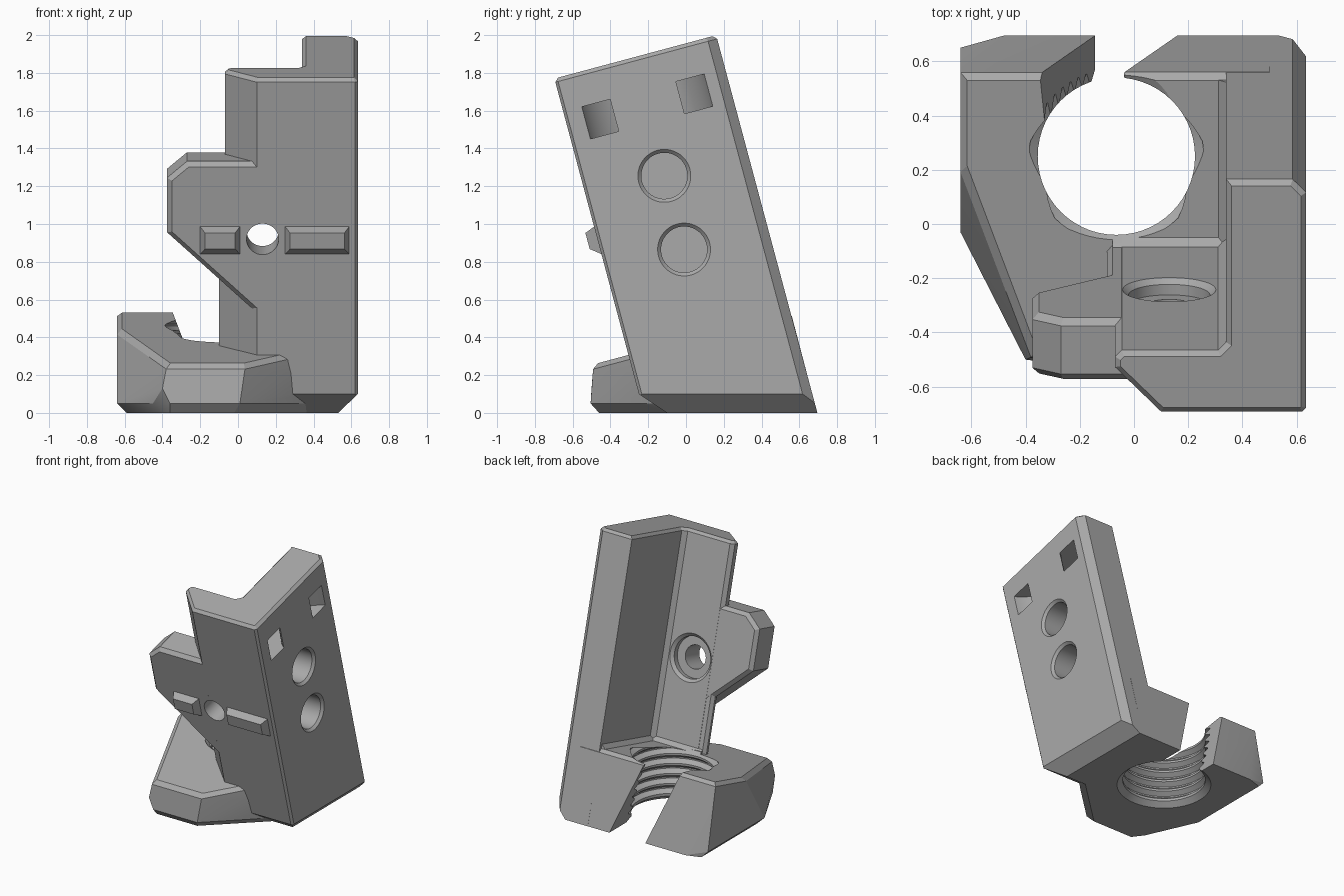
import bpy, bmesh
from math import sin, cos, pi, radians
from mathutils import Matrix

if "Cube" in bpy.data.objects:
    bpy.data.objects.remove(bpy.data.objects["Cube"])

LEAN = radians(15)
TILT = Matrix.Rotation(LEAN, 4, 'X')
FLAT = Matrix.Identity(4)

grey = bpy.data.materials.new("plain_grey")
grey.use_nodes = True
COLOUR = (0.4, 0.4, 0.4, 1)
grey.diffuse_color = COLOUR
grey.node_tree.nodes["Principled BSDF"].inputs["Base Color"].default_value = COLOUR


def finish(name, bm, frame):
    bm.transform(frame)
    bmesh.ops.recalc_face_normals(bm, faces=bm.faces)
    mesh = bpy.data.meshes.new(name)
    bm.to_mesh(mesh)
    bm.free()
    ob = bpy.data.objects.new(name, mesh)
    mesh.materials.append(grey)
    bpy.context.collection.objects.link(ob)
    return ob


def place(axis, a, b, level):
    return {'X': (level, a, b), 'Y': (a, level, b), 'Z': (a, b, level)}[axis]


def loft(name, axis, rings, frame=TILT, bevel=0, caps=(0, -1)):
    """Stack of matching outlines [(level, outline)], with optional chamfered caps."""
    bm = bmesh.new()
    loops = [[bm.verts.new(place(axis, a, b, lv)) for a, b in pts] for lv, pts in rings]
    for low, high in zip(loops, loops[1:]):
        for i in range(len(low)):
            j = (i + 1) % len(low)
            bm.faces.new((low[i], low[j], high[j], high[i]))
    ends = {0: bm.faces.new(loops[0]), -1: bm.faces.new(loops[-1])}
    bmesh.ops.recalc_face_normals(bm, faces=bm.faces)
    if bevel:
        edges = list({e for c in caps for e in ends[c].edges})
        bmesh.ops.bevel(bm, geom=edges, offset=bevel, segments=1, affect='EDGES')
    return finish(name, bm, frame)


def prism(name, axis, pts, lo, hi, **kw):
    return loft(name, axis, [(lo, pts), (hi, pts)], **kw)


def lathe(name, axis, centre, profile, frame=TILT, n=56):
    def ring(r):
        return [(centre[0] + r * cos(2 * pi * i / n), centre[1] + r * sin(2 * pi * i / n)) for i in range(n)]
    return loft(name, axis, [(lv, ring(r)) for lv, r in profile], frame)


def hull(name, pts, frame=FLAT, bevel=0, pick=None):
    bm = bmesh.new()
    for p in pts:
        bm.verts.new(p)
    res = bmesh.ops.convex_hull(bm, input=bm.verts)
    loose = [v for v in res["geom_interior"] if isinstance(v, bmesh.types.BMVert)]
    bmesh.ops.delete(bm, geom=loose, context='VERTS')
    bmesh.ops.dissolve_limit(bm, angle_limit=radians(2), verts=bm.verts, edges=bm.edges)
    if bevel:
        edges = [e for e in bm.edges if all(pick(v.co) for v in e.verts)]
        bmesh.ops.bevel(bm, geom=edges, offset=bevel, segments=1, affect='EDGES')
    return finish(name, bm, frame)


def combine(target, other, operation):
    mod = target.modifiers.new("combine", 'BOOLEAN')
    mod.operation, mod.object, mod.solver = operation, other, 'EXACT'
    bpy.context.view_layer.objects.active = target
    bpy.ops.object.modifier_apply(modifier=mod.name)
    bpy.data.objects.remove(other)


def box(x, y, z):
    return [(a, b, c) for a in x for b in y for c in z]


# Leaning angle column: front plate and side wall with chamfered corners
FRONT, BACK, SIDE, INNER = -0.215, 0.672, 0.635, 0.34
body = prism("bracket_body", 'Z', [
    (0.1, FRONT), (0.62, FRONT), (SIDE, -0.2), (SIDE, 0.622), (0.585, BACK), (INNER, BACK),
    (INNER, 0.05), (0.31, 0.02), (-0.045, 0.02), (-0.07, -0.005), (-0.07, -0.045)],
    -0.4, 1.89, bevel=0.02, caps=(-1,))

# Slightly wider lower edge of the front plate
combine(body, prism("lower_plate", 'Z', [(0.1, -0.214), (0.25, -0.214), (0.25, 0.019),
        (-0.08, 0.019), (-0.1, -0.005), (-0.1, -0.025)], -0.3, 0.9), 'UNION')

# Wing on the front plate
combine(body, prism("wing", 'Y', [(-0.375, 1.04), (-0.375, 1.34), (-0.27, 1.43),
        (0.25, 1.43), (0.25, 0.46)], -0.2145, 0.0195, bevel=0.025), 'UNION')

# Flat foot with chamfered front and side edges
combine(body, hull("floor_cut", box((-1, 1), (-1, 1), (-1, 0))), 'DIFFERENCE')
combine(body, prism("side_foot_cut", 'Y', [(0.53, 0), (0.74, 0.2), (0.74, -0.2), (0.33, -0.2)],
                    -1, 1, frame=FLAT), 'DIFFERENCE')
combine(body, prism("front_foot_cut", 'X', [(-0.4, 0.2), (0.2, -0.2), (-0.4, -0.2)],
                    -1, 1, frame=FLAT), 'DIFFERENCE')

# Clamp base with a leaning top and chamfered rim
TOP = 0.375


def back(z):
    return (BACK - 0.001 - z * sin(LEAN)) / cos(LEAN)


base = []
for x, y in [(-0.64, 0.21), (-0.375, -0.49), (0.04, -0.49), (0.26, -0.29), (0.5, -0.1), (0.5, 0.554), (-0.64, 0.554)]:
    base.append((x, y, (TOP + y * sin(LEAN)) / cos(LEAN)))
for x, y in [(-0.64, -0.03), (-0.45, -0.4), (-0.36, -0.505), (0.01, -0.505), (0.28, -0.25),
             (0.5, -0.03), (0.5, back(0.05)), (-0.5, back(0.05)), (-0.64, 0.65)]:
    base.append((x, y, 0.05))
for x, y in [(-0.59, 0), (-0.42, -0.38), (-0.36, -0.46), (-0.02, -0.46), (0.25, -0.2),
             (0.5, 0.03), (0.5, back(0)), (-0.48, back(0)), (-0.59, 0.66)]:
    base.append((x, y, 0))
base.append((-0.4, -0.5, 0.13))
combine(body, hull("clamp_base", base, bevel=0.025,
                   pick=lambda c: c.z * cos(LEAN) - c.y * sin(LEAN) > TOP - 0.01), 'UNION')

# Fillets where the base meets the plate and the wall
combine(body, prism("plate_fillet", 'X', [(0, 0.41), (0.02, 0.405), (0.05, 0.374), (0, 0.35)], -0.08, 0.36), 'UNION')
combine(body, prism("wall_fillet", 'Y', [(0.36, 0.41), (INNER, 0.405), (0.31, 0.374), (0.36, 0.35)], 0, 0.65), 'UNION')

# Threaded vertical bore and slanted slot through the clamp
PITCH, MINOR, MAJOR = 0.076, 0.29, 0.322
thread = [(-0.1, 0.33), (0, 0.33), (0.035, MINOR)]
for i in range(8):
    z = 0.055 + i * PITCH
    thread += [(z, MINOR), (z + 0.025, MAJOR), (z + 0.035, MAJOR), (z + 0.06, MINOR)]
thread.append((0.8, MINOR))
combine(body, lathe("threaded_bore", 'Z', (-0.065, 0.25), thread, FLAT), 'DIFFERENCE')
slot = []
for z in (-0.1, 0.8):
    left = -0.345 + 0.38 * (0.53 - z)
    slot += box((left, left + 0.303), (0.3, 1), (z,))
combine(body, hull("slot", slot), 'DIFFERENCE')

# Bolt hole with a counterbore at the back of the plate
combine(body, lathe("bolt_hole", 'Y', (0.13, 1.01), [
    (-0.4, 0.085), (-0.04, 0.085), (-0.0401, 0.15), (0, 0.15), (0.02, 0.172), (0.04, 0.172)]), 'DIFFERENCE')

# Two round pockets in the side wall
for h in (0.838, 1.242):
    combine(body, lathe("round_pocket", 'X', (0.214, h), [
        (0.41, 0.122), (SIDE - 0.018, 0.122), (SIDE, 0.14), (0.7, 0.14)]), 'DIFFERENCE')

# Curved strap tunnel joining two square openings in the side wall
arc = [pi / 2 + pi * i / 32 for i in range(33)]
centre_x, centre_d = SIDE + 0.115, 0.222
tunnel = [(centre_x + 0.355 * cos(a), centre_d + 0.355 * sin(a)) for a in arc]
tunnel += [(centre_x + 0.214 * cos(a), centre_d + 0.214 * sin(a)) for a in reversed(arc)]
combine(body, prism("strap_tunnel", 'Z', tunnel, 1.532, 1.708), 'DIFFERENCE')

# Locating tabs on the front
for name, lo, hi in (("short_tab", -0.2, 0.01), ("long_tab", 0.25, 0.588)):
    hull(name, box((lo, hi), (-0.2,), (0.928, 1.078)) + box((lo, hi), (FRONT,), (0.928, 1.078))
         + box((lo + 0.025, hi - 0.025), (-0.268,), (0.97, 1.058)), TILT)

bpy.ops.object.select_all(action='DESELECT')
body.select_set(True)
bpy.context.view_layer.objects.active = body
bpy.ops.object.shade_smooth_by_angle(angle=radians(14))
